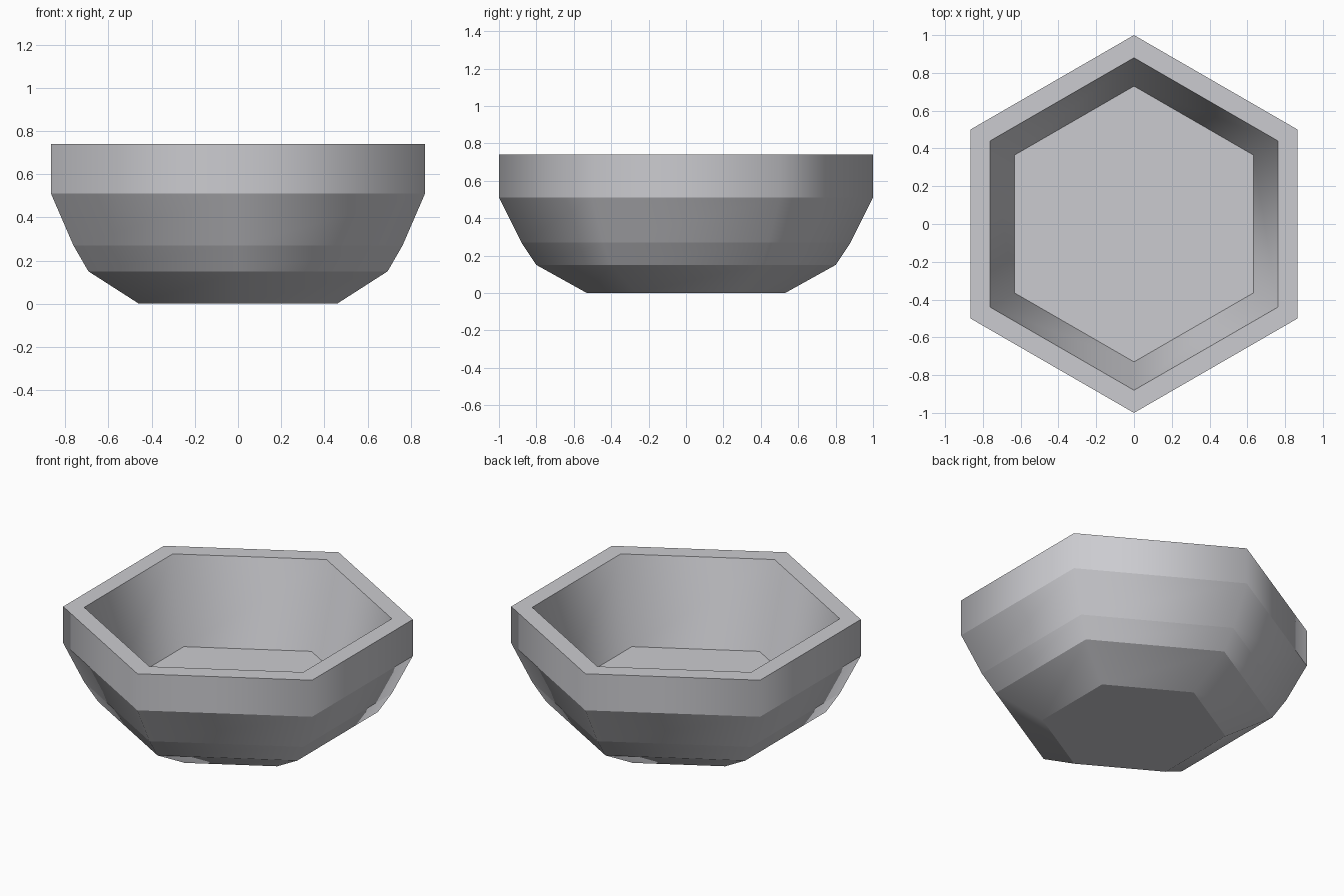
import bpy, bmesh, math

if "Cube" in bpy.data.objects:
    bpy.data.objects.remove(bpy.data.objects["Cube"])

SIDES = 6
# (radius, height) from the base, up the outside, over the rim, down the inside
PROFILE = [(0.53, 0.0), (0.80, 0.15), (0.88, 0.27), (1.0, 0.51),
           (1.0, 0.74), (0.88, 0.74), (0.73, 0.22)]

mat = bpy.data.materials.new("pale grey")
mat.diffuse_color = (0.6, 0.6, 0.63, 1)
mat.use_nodes = True
mat.node_tree.nodes["Principled BSDF"].inputs["Base Color"].default_value = mat.diffuse_color

# Six-sided rings, a corner pointing along y
bm = bmesh.new()
rings = []
for r, z in PROFILE:
    angles = [math.pi / 2 + i * math.tau / SIDES for i in range(SIDES)]
    rings.append([bm.verts.new((r * math.cos(a), r * math.sin(a), z)) for a in angles])

# Walls and rim
for low, high in zip(rings, rings[1:]):
    for i in range(SIDES):
        j = (i + 1) % SIDES
        bm.faces.new((low[i], low[j], high[j], high[i]))

# Underside and inner floor
bm.faces.new(rings[0][::-1])
bm.faces.new(rings[-1])
bmesh.ops.recalc_face_normals(bm, faces=bm.faces)

# Smooth around the bowl, crisp between the bands
for f in bm.faces:
    f.smooth = True
for e in bm.edges:
    e.smooth = abs(e.verts[0].co.z - e.verts[1].co.z) > 0.01

mesh = bpy.data.meshes.new("hexagonal_bowl")
bm.to_mesh(mesh)
bm.free()
mesh.materials.append(mat)
bowl = bpy.data.objects.new("hexagonal_bowl", mesh)
bpy.context.collection.objects.link(bowl)
